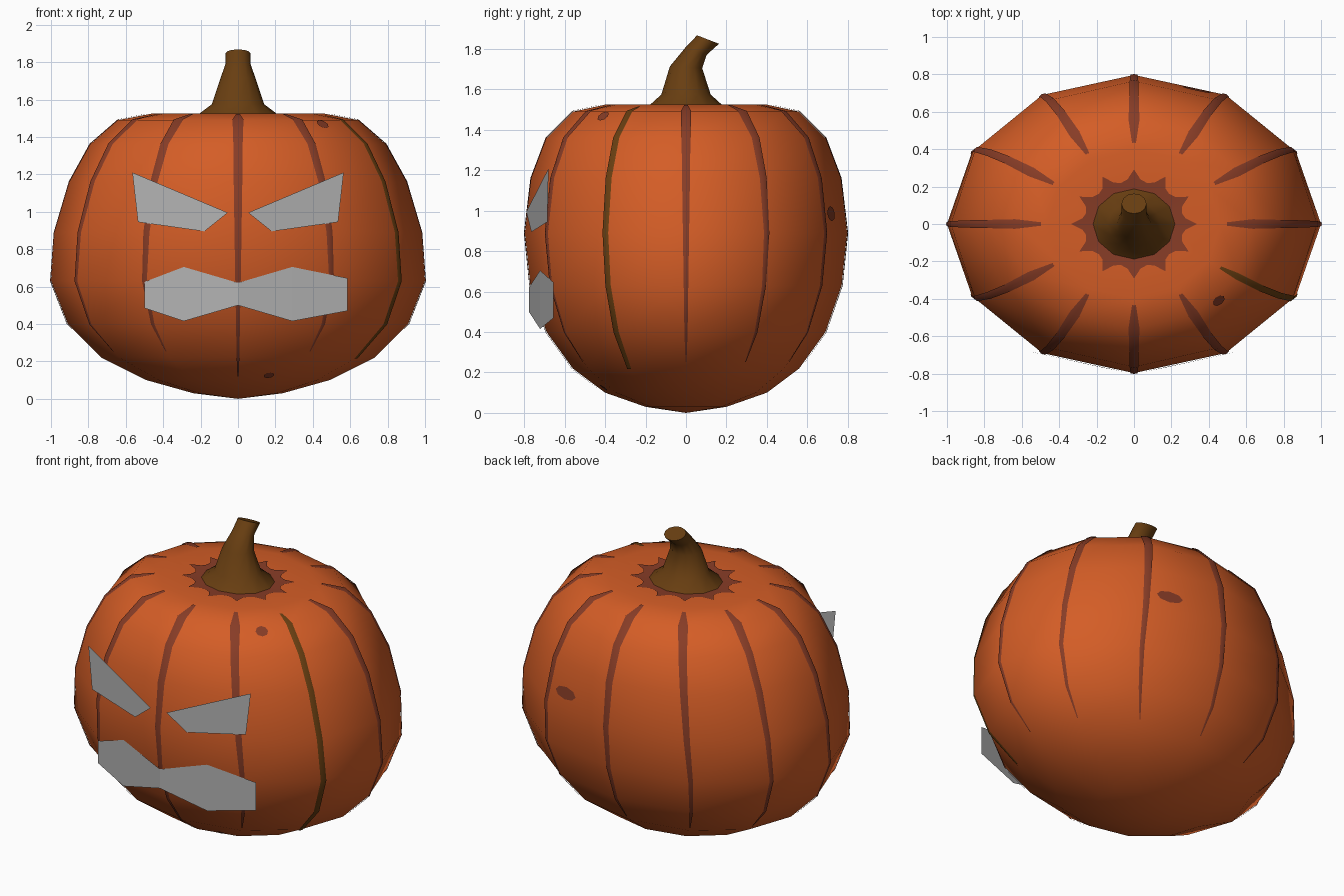
import bpy, math
from mathutils import Vector

if "Cube" in bpy.data.objects:
    bpy.data.objects.remove(bpy.data.objects["Cube"])

N = 12  # ribs around the pumpkin


def material(name, r, g, b):
    lin = [((c / 255 + 0.055) / 1.055) ** 2.4 for c in (r, g, b)]
    m = bpy.data.materials.new(name)
    m.diffuse_color = (*lin, 1)
    m.use_nodes = True
    m.node_tree.nodes["Principled BSDF"].inputs["Base Color"].default_value = m.diffuse_color
    return m


ORANGE = material("pumpkin_orange", 212, 93, 38)
GROOVE = material("groove_brown", 135, 60, 38)
STEM = material("stem_brown", 104, 62, 17)
GREY = material("face_grey", 178, 178, 178)


def make(name, verts, faces, mat, smooth=True):
    me = bpy.data.meshes.new(name)
    me.from_pydata([tuple(v) for v in verts], [], faces)
    me.materials.append(mat)
    me.polygons.foreach_set("use_smooth", [smooth] * len(me.polygons))
    me.update()
    ob = bpy.data.objects.new(name, me)
    bpy.context.collection.objects.link(ob)
    return ob


def bridge(rows):
    """Quads between closed rings of N points, listed bottom to top."""
    return [(r * N + k, r * N + (k + 1) % N, (r + 1) * N + (k + 1) % N, (r + 1) * N + k)
            for r in range(rows - 1) for k in range(N)]


# Body profile: x radius, y radius, height
RINGS = [(0, 0, 0), (0.24, 0.20, 0.03), (0.49, 0.40, 0.10), (0.73, 0.56, 0.22),
         (0.91, 0.69, 0.40), (1.0, 0.77, 0.63), (0.98, 0.797, 0.89), (0.90, 0.765, 1.16),
         (0.79, 0.69, 1.36), (0.64, 0.56, 1.49), (0.46, 0.40, 1.525), (0.20, 0.17, 1.51)]


def ring_point(k, r):
    rx, ry, z = RINGS[r]
    a = math.tau * k / N
    return Vector((rx * math.cos(a), ry * math.sin(a), z))


def surf(u, v, lift=0.0):
    """Point on the faceted body: u counts ribs, v counts rings."""
    k, r = math.floor(u), min(int(v), len(RINGS) - 2)
    fu, fv = u - k, v - r
    lo = ring_point(k, r).lerp(ring_point(k + 1, r), fu)
    hi = ring_point(k, r + 1).lerp(ring_point(k + 1, r + 1), fu)
    p = lo.lerp(hi, fv)
    out = Vector((p.x, p.y * 1.4, (p.z - 0.8) * 1.3)).normalized()
    return p + out * lift


# Body
verts = [Vector((0, 0, 0))] + [ring_point(k, r) for r in range(1, len(RINGS)) for k in range(N)]
faces = [tuple(i + 1 for i in f) for f in bridge(len(RINGS) - 1)]
faces += [(0, (k + 1) % N + 1, k + 1) for k in range(N)]
top = 1 + (len(RINGS) - 2) * N
faces.append(tuple(range(top, top + N)))
make("pumpkin_body", verts, faces, ORANGE)


# Painted groove strips down each rib, thin plates hugging the body
def groove(name, u, path, mat):
    pts = []
    for v, half in path:
        r = min(int(v), len(RINGS) - 2)
        rx = RINGS[r][0] + (RINGS[r + 1][0] - RINGS[r][0]) * (v - r)
        w = half / (0.48 * rx)
        pts += [surf(u + d * w, v, 0.005) for d in (-1, 0, 1)]
    quads = [(i * 3 + j, i * 3 + j + 1, i * 3 + j + 4, i * 3 + j + 3)
             for i in range(len(path) - 1) for j in range(2)]
    make(name, pts, quads, mat)


LINE = [(4, 0.010), (5, 0.014), (6, 0.018), (7, 0.022), (8, 0.024), (9, 0.028), (9.8, 0.010)]
for k in range(N):
    if k == 11:  # one rib is painted in the stem colour
        groove("groove_dark", k, [(3, 0.014)] + [(v, 0.019) for v in range(4, 10)] + [(9.6, 0.008)], STEM)
    else:
        tail = 2.2 if k == 9 else 3.2
        groove("groove_%d" % k, k, [(tail, 0.003)] + ([(3, 0.007)] if k == 9 else []) + LINE, GROOVE)

# Star-shaped stain around the stem
star = []
for i in range(4 * N):
    star.append(surf(i / 4, (10.48, 10.68, 10.72, 10.68)[i % 4], 0.005))
M = len(star)
inner = [surf(i / 4, 10.98, 0.005) for i in range(M)]
make("stem_stain", star + inner,
     [(i, (i + 1) % M, M + (i + 1) % M, M + i) for i in range(M)], GROOVE)


# Small stains on the skin
def stain(name, u, v, du, dv):
    pts = [surf(u + du * math.cos(math.tau * i / 8), v + dv * math.sin(math.tau * i / 8), 0.006)
           for i in range(8)]
    make(name, pts, [tuple(range(8))], GROOVE)


stain("stain_front", -1.53, 8.8, 0.11, 0.17)
stain("stain_back", 2.3, 6.35, 0.17, 0.14)
stain("stain_low", -2.4, 2.25, 0.10, 0.12)

# Stem: centre y, centre z, x radius, y radius, tilt
STALK = [(0, 1.50, 0.24, 0.205, 0), (0, 1.575, 0.14, 0.122, 0), (0, 1.71, 0.095, 0.08, -0.05),
         (0.05, 1.79, 0.067, 0.055, -0.36), (0.109, 1.847, 0.067, 0.058, -0.37)]
verts = []
for cy, cz, rx, ry, tilt in STALK:
    for k in range(N):
        a = math.tau * k / N
        d = ry * math.sin(a)
        verts.append((rx * math.cos(a), cy + d * math.cos(tilt), cz + d * math.sin(tilt)))
end = (len(STALK) - 1) * N
faces = bridge(len(STALK)) + [tuple(range(N))[::-1], tuple(range(end, end + N))]
stem = make("stem", verts, faces, STEM)
stem.data.polygons[-1].use_smooth = False
stem.data.polygons[-2].use_smooth = False
bpy.context.view_layer.objects.active = stem
stem.select_set(True)
bpy.ops.object.shade_smooth_by_angle(angle=math.radians(50))

# Eyes: flat plates, mirrored
EYE = [(0.055, -0.79, 0.995), (0.18, -0.765, 0.895), (0.535, -0.686, 0.945), (0.565, -0.68, 1.21)]
for name, s in (("eye_right", 1), ("eye_left", -1)):
    make(name, [(s * x, y, z) for x, y, z in EYE], [(0, 1, 2, 3)[::s]], GREY, False)

# Mouth: bent plate, columns of x, y, lower z, upper z
MOUTH = [(-0.50, -0.675, 0.485, 0.625), (-0.29, -0.722, 0.415, 0.705), (0, -0.777, 0.50, 0.62),
         (0.29, -0.722, 0.415, 0.705), (0.585, -0.655, 0.47, 0.645)]
verts = [(x, y, z) for x, y, lo, hi in MOUTH for z in (lo, hi)]
make("mouth", verts, [(2 * i, 2 * i + 2, 2 * i + 3, 2 * i + 1) for i in range(4)], GREY, False)
